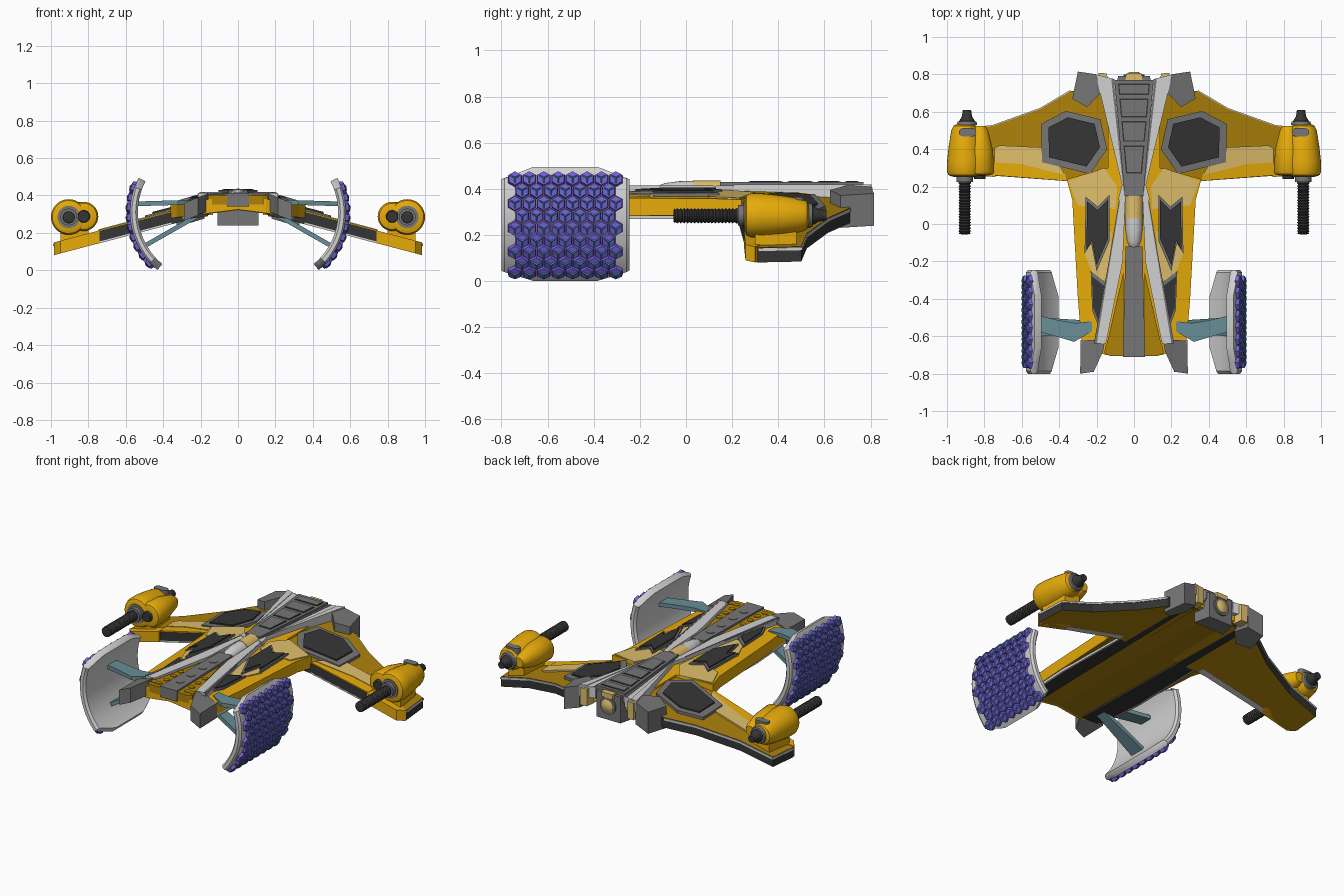
import bpy, bmesh, math
from mathutils import Vector

if "Cube" in bpy.data.objects:
    bpy.data.objects.remove(bpy.data.objects["Cube"])


def material(name, r, g, b):
    m = bpy.data.materials.new(name)
    m.diffuse_color = (r, g, b, 1)
    m.use_nodes = True
    m.node_tree.nodes["Principled BSDF"].inputs["Base Color"].default_value = m.diffuse_color
    return m


YELLOW = material("bright yellow", .80, .41, .003)
OCHRE = material("dark yellow", .42, .22, .003)
TAN = material("tan", .74, .52, .15)
LIGHT = material("light grey", .64, .64, .64)
MID = material("mid grey", .18, .18, .18)
DARK = material("dark grey", .036, .036, .036)
STRUT = material("blue grey", .14, .27, .31)
PURPLE = material("purple blue", .16, .12, .68)
TEAL = material("teal", .07, .33, .40)


def finish(name, bm, mats, smooth=False):
    bmesh.ops.remove_doubles(bm, verts=bm.verts, dist=1e-5)
    bmesh.ops.recalc_face_normals(bm, faces=bm.faces)
    me = bpy.data.meshes.new(name)
    bm.to_mesh(me)
    bm.free()
    for m in mats:
        me.materials.append(m)
    ob = bpy.data.objects.new(name, me)
    bpy.context.collection.objects.link(ob)
    if smooth:
        bpy.ops.object.select_all(action='DESELECT')
        bpy.context.view_layer.objects.active = ob
        ob.select_set(True)
        bpy.ops.object.shade_smooth_by_angle(angle=math.radians(35))
    return ob


def hull_z(x): return .40 - .13 * x
def wing_z(x): return .353 - .264 * (x - .2)
def flat(z): return lambda x: z


def plate(name, pts, zf, lift, thick, mat, side=None):
    """Mirrored slab: top follows zf(|x|)+lift; side(center, normal) picks the second material."""
    bm = bmesh.new()
    n = len(pts)
    for s in (1, -1):
        top = [bm.verts.new((s * x, y, zf(x) + lift)) for x, y in pts]
        low = [bm.verts.new((s * x, y, zf(x) + lift - thick)) for x, y in pts]
        bm.faces.new(top)
        bm.faces.new(low[::-1])
        for i in range(n):
            j = (i + 1) % n
            if pts[i][0] == 0 and pts[j][0] == 0:
                continue
            bm.faces.new((top[i], low[i], low[j], top[j]))
    bmesh.ops.recalc_face_normals(bm, faces=bm.faces)
    if side:
        for f in bm.faces:
            f.normal_update()
            if abs(f.normal.z) < .5 and side[1](f.calc_center_median(), f.normal):
                f.material_index = 1
    return finish(name, bm, [mat] + ([side[0]] if side else []))


def scaled(pts, k):
    cx = sum(p[0] for p in pts) / len(pts)
    cy = sum(p[1] for p in pts) / len(pts)
    return [(cx + (x - cx) * k, cy + (y - cy) * k) for x, y in pts]


def lathe(name, x, z, prof, mat, segs=24, smooth=True):
    """Turned part along y, mirrored; prof holds (y, radius)."""
    bm = bmesh.new()
    for s in ((1, -1) if x else (1,)):
        rings = [[bm.verts.new((s * x + r * math.cos(2 * math.pi * i / segs), y,
                                z + r * math.sin(2 * math.pi * i / segs))) for i in range(segs)]
                 for y, r in prof]
        for a, b in zip(rings, rings[1:]):
            for i in range(segs):
                j = (i + 1) % segs
                bm.faces.new((a[i], a[j], b[j], b[i]))
        bm.faces.new(rings[0])
        bm.faces.new(rings[-1])
    return finish(name, bm, [mat], smooth)


def discs(name, spots, zf, lift, r, mat):
    bm = bmesh.new()
    for x, y in spots:
        for sx in {x, -x}:
            g = bmesh.ops.create_cone(bm, cap_ends=True, segments=16, radius1=r, radius2=r, depth=.008)
            bmesh.ops.translate(bm, verts=g['verts'], vec=(sx, y, zf(abs(x)) + lift))
    return finish(name, bm, [mat])


# Hull and swept-down wings
plate("hull", [(0, -.7), (.15, -.7), (.278, -.66), (.3, -.4), (.33, .13), (.36, .24), (.14, .3),
               (.14, .75), (0, .75)], hull_z, 0, .075, YELLOW)
plate("hull_belly", [(0, -.68), (.15, -.68), (.27, -.65), (.29, -.4), (.32, .13), (.33, .24), (.13, .3),
                     (.13, .72), (0, .72)], hull_z, -.07, .008, OCHRE)
wing = [(.05, .72), (.34, .71), (.5, .615), (.754, .524), (.97, .5), (.985, .31), (.95, .265),
        (.75, .26), (.36, .23), (.05, .15)]
plate("wing", wing, wing_z, 0, .065, OCHRE,
      (DARK, lambda c, n: n.y > -.5 or abs(c.x) < .74))
back = wing[1:6]
plate("wing_trim", [(x + .003, y + .005) for x, y in back] + [(x - .012, y - .012) for x, y in back[::-1]],
      wing_z, -.003, .012, LIGHT)
plate("wing_tip_nose", [(.74, .252), (.95, .258), (.985, .3), (.95, .32), (.74, .32)], wing_z, .003, .068, YELLOW)
plate("wing_front_strip", [(.36, .232), (.745, .262), (.745, .33), (.6, .32), (.37, .27)], wing_z, .006, .012, YELLOW)
plate("wing_front_sill", [(.3, .225), (.75, .258), (.75, .3), (.3, .27)], wing_z, -.056, .01, LIGHT)
plate("wing_tan_strip", [(.37, .262), (.6, .32), (.745, .33), (.745, .405), (.72, .42), (.5, .41), (.39, .3)],
      wing_z, .01, .016, TAN)

# Dark armour plates with grey frames
hexa = [(.497, .535), (.364, .604), (.18, .56), (.144, .40), (.235, .267), (.492, .33)]
plate("wing_hatch_frame", hexa, wing_z, .018, .03, MID)
plate("wing_hatch", scaled(hexa, .78), wing_z, .027, .03, DARK)
zig = [(.25, .12), (.195, .075), (.14, .13), (.14, -.08), (.20, -.22), (.225, -.09), (.255, -.14)]
plate("hull_tan_rear", [(.09, .2), (.16, .3), (.35, .23), (.3, .1), (.10, .08)], hull_z, .006, .012, TAN)
plate("hull_tan_front", [(.12, -.04), (.27, -.14), (.2, -.32), (.13, -.28)], hull_z, .006, .012, TAN)
plate("zigzag_frame", scaled(zig, 1.17), hull_z, .016, .022, MID)
plate("zigzag_plate", zig, hull_z, .025, .03, DARK)
wedge = [(.16, -.33), (.225, -.28), (.218, -.45), (.19, -.52)]
plate("wedge_frame", scaled(wedge, 1.25), hull_z, .012, .02, MID)
plate("wedge_plate", wedge, hull_z, .019, .02, DARK)

# Long rails that cross the hull
rear_rail = [(.105, .775), (.205, .8), (.064, .21), (.085, .13), (.045, .13)]
front_rail = [(.045, .16), (.08, .13), (.135, -.2), (.215, -.64), (.15, -.64), (.06, -.2)]
plate("rear_rail", rear_rail, flat(.415), 0, .07, LIGHT)
plate("rear_rail_strip", [(.16, .785), (.205, .8), (.064, .21)], flat(.419), 0, .02, LIGHT)
plate("rear_rail_groove", [(.108, .775), (.122, .779), (.055, .18), (.05, .18)], flat(.418), 0, .02, MID)
plate("front_rail", front_rail, flat(.412), 0, .07, LIGHT)
plate("front_rail_groove", [(.075, .12), (.08, .12), (.135, -.2), (.215, -.64), (.2, -.64)], flat(.414), 0, .02, MID)

# Straight dark skids along the belly, edged in light grey
plate("belly_skid", [(.16, -.66), (.27, -.64), (.29, -.3), (.27, .68), (.19, .7), (.17, -.3)],
      hull_z, -.07, .02, DARK)
plate("belly_skid_edge", [(.27, -.64), (.28, -.64), (.30, -.3), (.28, .68), (.27, .68), (.29, -.3)],
      hull_z, -.068, .024, LIGHT)
plate("front_foot", [(.155, -.62), (.285, -.62), (.288, -.80), (.215, -.79), (.165, -.68)],
      lambda x: .475 - .4 * x, 0, .095, MID)
plate("rear_block", [(.2, .8), (.3, .815), (.33, .67), (.25, .625), (.18, .7)],
      lambda x: .47 - .3 * x, 0, .14, MID)

# Spine
plate("rear_spine", [(0, .77), (.105, .77), (.05, .15), (0, .15)], flat(.43), 0, .06, MID)
for a, b in ((.69, .75), (.57, .67), (.44, .55), (.27, .42)):
    def half(y): return .05 + (y - .15) * .089 - .018
    plate("spine_slot", [(0, a), (half(a), a), (half(b), b), (0, b)], flat(.432), 0, .01, DARK)
    plate("spine_slat", [(0, a + .007), (half(a) - .007, a + .007), (half(b) - .007, b - .007), (0, b - .007)],
          flat(.434), 0, .01, MID)
lathe("canopy_base", 0, .387, [(.03, .05), (.15, .05)], TAN)
lathe("canopy", 0, .387, [(-.135, .012), (-.125, .025), (-.09, .038), (-.03, .046), (.03, .047)], LIGHT)
plate("front_deck", [(0, -.12), (.045, -.12), (.06, -.71), (0, -.71)], flat(.412), 0, .07, MID)
discs("deck_studs", [(0, -.25), (0, -.36), (0, -.48), (0, -.59)], flat(.411), 0, .026, MID)
plate("side_deck", [(.055, -.25), (.14, -.62), (.16, -.69), (.13, -.705), (.055, -.705)], flat(.402), 0, .05, OCHRE)
discs("side_studs", [(.085, -.46), (.088, -.53), (.09, -.6), (.1, -.66), (.135, -.66)], flat(.402), 0, .019, OCHRE)

# Stern
plate("stern_block", [(0, .68), (.11, .68), (.085, .79), (0, .79)], flat(.41), 0, .17, MID)
plate("stern_tan_plate", [(.135, .74), (.195, .74), (.19, .808), (.145, .805)], flat(.405), 0, .11, TAN)
lathe("stern_ring", 0, .335, [(.78, .055), (.8, .055), (.8, .042)], MID)
lathe("stern_dome", 0, .335, [(.79, .042), (.803, .04), (.811, .025), (.814, .006)], TAN)
plate("stern_cap", [(0, .77), (.045, .77), (.04, .805), (0, .805)], flat(.418), 0, .03, TAN)

# Engine pods and guns
lathe("pod", .905, .285, [(.255, .07), (.262, .088), (.28, .095), (.33, .095), (.42, .085), (.5, .072),
                          (.525, .06), (.535, .04)], YELLOW, 32)
lathe("pod_lobe", .825, .288, [(.26, .05), (.266, .07), (.28, .078), (.4, .07), (.5, .045), (.525, .03)], YELLOW, 32)
plate("pod_pylon", [(.8, .3), (.95, .3), (.93, .48), (.82, .48)], flat(.25), 0, .1, YELLOW)
slot = [(.89 + sx * .025 + .022 * math.cos(t), .49 + .022 * math.sin(t))
        for sx, a0 in ((1, -90), (-1, 90)) for t in [math.radians(a0 + 30 * k) for k in range(7)]]
plate("pod_slot", slot, flat(.364), 0, .05, MID)
lathe("gun_collar", .905, .285, [(.225, .036), (.225, .045), (.25, .045), (.25, .06), (.27, .06)], MID)
lathe("gun_barrel", .905, .283, [(-.055, .018), (-.052, .032)] +
      [(-.045 + .0075 * i, .033 if i % 2 else .027) for i in range(36)] + [(.24, .03)], DARK, 16, False)
lathe("pod_side_port", .825, .288, [(.24, .018), (.24, .03), (.262, .034)], DARK)
lathe("pod_nozzle_base", .893, .285, [(.53, .055), (.548, .05), (.55, .04)], MID)
lathe("pod_nozzle", .893, .285, [(.545, .04), (.555, .04), (.575, .027), (.61, .022)], DARK)

# Struts to the curved panels
plate("upper_strut", [(.225, -.52), (.31, -.53), (.4, -.515), (.55, -.48), (.55, -.565), (.42, -.6), (.32, -.63),
                      (.225, -.575)], lambda x: .378 - .03 * (x - .2), 0, .025, STRUT)
plate("lower_strut", [(.18, -.52), (.5, -.5), (.5, -.6), (.18, -.58)],
      lambda x: .315 - .57 * (x - .2), 0, .028, STRUT)

# Curved panel shells, narrowed at both ends
CX, CZ, R, Y0 = .177, .31, .4, -.523


def arc(s, a, y, r):
    return Vector((s * (CX + r * math.cos(a)), y, CZ + r * math.sin(a)))


bm = bmesh.new()
A0, A1, N = math.radians(-50.5), math.radians(27.5), 20
for s in (1, -1):
    rows = []
    for i in range(N + 1):
        t = i / N
        a = A0 + (A1 - A0) * t
        w = .278 - max(0, .1 - min(t, 1 - t)) * 1.3
        rows.append([bm.verts.new(arc(s, a, Y0 + d * w, r)) for d, r in
                     ((-1, R - .03), (-.95, R - .042), (.95, R - .042), (1, R - .03),
                      (1, R - .01), (.95, R), (-.95, R), (-1, R - .01))])
    for p, q in zip(rows, rows[1:]):
        for k in range(8):
            bm.faces.new((p[k], p[(k + 1) % 8], q[(k + 1) % 8], q[k]))
    bm.faces.new(rows[0])
    bm.faces.new(rows[-1])
finish("panel_shell", bm, [LIGHT], True)

# Hexagonal cells with a three-way teal ridge
bm = bmesh.new()
W, H = .0625, .0355
for s in (1, -1):
    for row in range(9):
        a0 = math.radians(-11.5) + (row - 4) * .0535 / R
        cols = 8 - row % 2
        for c in range(cols):
            yc = Y0 + (c - (cols - 1) / 2) * W

            def at(u, v, h): return bm.verts.new(arc(s, a0 + v / R, yc + u, R + h))
            ang = [math.radians(30 + 60 * k) for k in range(6)]
            low = [at(H * math.cos(t), H * math.sin(t), -.004) for t in ang]
            top = [at(H * .85 * math.cos(t), H * .85 * math.sin(t), .017) for t in ang]
            mid = at(0, 0, .022)
            for k in range(6):
                bm.faces.new((low[k], low[(k + 1) % 6], top[(k + 1) % 6], top[k]))
            for k in (0, 2, 4):
                bm.faces.new((mid, top[k], top[k + 1], top[(k + 2) % 6]))
                t, e = ang[k], .0035
                du, dv = -math.sin(t) * e, math.cos(t) * e
                u, v = H * .62 * math.cos(t), H * .62 * math.sin(t)
                q = [at(du, dv, .022), at(u + du, v + dv, .017), at(u - du, v - dv, .017), at(-du, -dv, .022)]
                r = [at(0, 0, .026), at(u, v, .022)]
                for f in ((q[0], q[1], r[1], r[0]), (r[0], r[1], q[2], q[3]), (q[1], q[2], r[1])):
                    bm.faces.new(f).material_index = 1
finish("panel_cells", bm, [PURPLE, TEAL])
